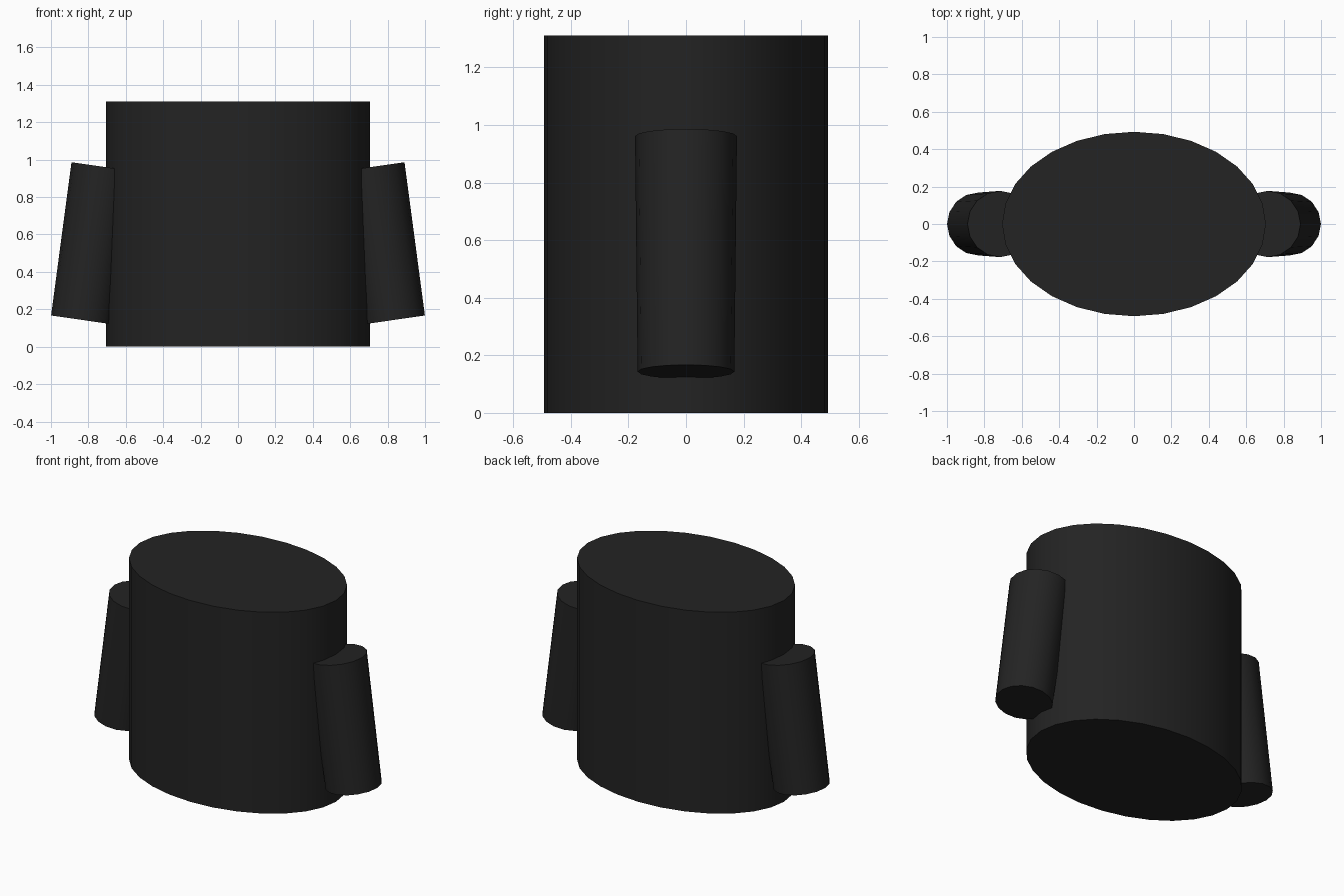
import bpy
import math
from mathutils import Vector

cube = bpy.data.objects.get("Cube")
if cube:
    bpy.data.objects.remove(cube, do_unlink=True)

# Single near-black colour
black = bpy.data.materials.new("soft_black")
black.use_nodes = True
color = (0.017, 0.017, 0.017, 1)
black.diffuse_color = color
black.node_tree.nodes["Principled BSDF"].inputs["Base Color"].default_value = color


def tapered_cylinder(name, bottom, top, r_bottom, r_top, sides, stretch=(1, 1, 1)):
    """Capped cylinder running from the bottom centre to the top centre."""
    bottom, top = Vector(bottom), Vector(top)
    axis = top - bottom
    lean = math.atan2(axis.x, axis.z)
    bpy.ops.mesh.primitive_cone_add(
        vertices=sides, radius1=r_bottom, radius2=r_top, depth=axis.length,
        location=(bottom + top) / 2, rotation=(0, lean, 0))
    obj = bpy.context.object
    obj.name = name
    obj.scale = stretch
    bpy.ops.object.transform_apply(location=False, rotation=False, scale=True)
    obj.data.materials.append(black)
    bpy.ops.object.shade_smooth_by_angle(angle=math.radians(35))
    return obj


# Oval torso
tapered_cylinder("torso", (0, 0, 0), (0, 0, 1.31), 1, 1, 28, (0.705, 0.493, 1))

# Arms leaning outward towards their lower ends
for side, label in ((1, "left"), (-1, "right")):
    tapered_cylinder(label + "_arm", (side * 0.833, 0, 0.143),
                     (side * 0.715, 0, 0.961), 0.168, 0.177, 16)
